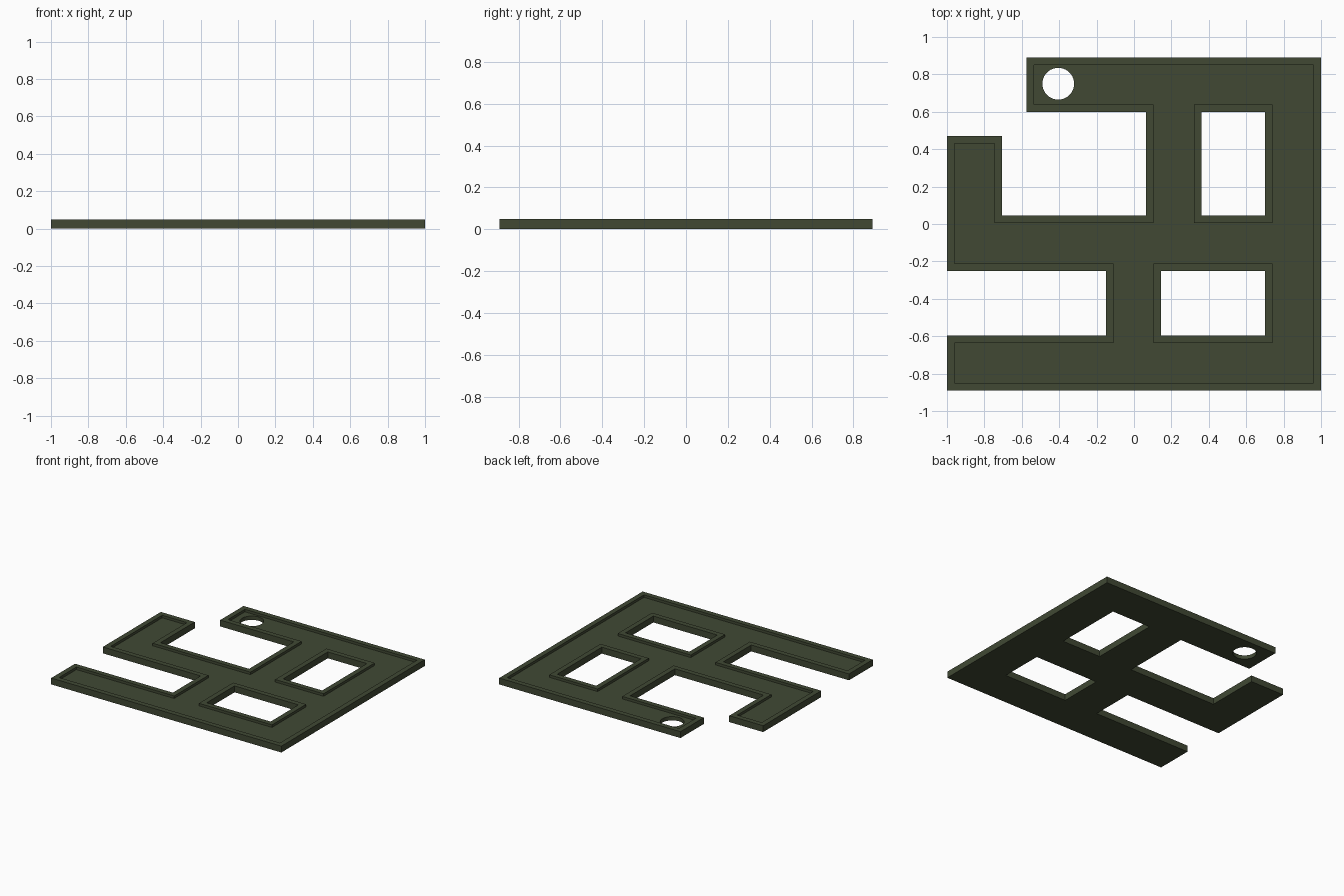
import bpy, bmesh, math
from mathutils import Vector

if "Cube" in bpy.data.objects:
    bpy.data.objects.remove(bpy.data.objects["Cube"])

HEIGHT, FLOOR, RIM = 0.05, 0.03, 0.04

# outlines run with the material on their left: outer border, two windows
border = [(-1, -.89), (1, -.89), (1, .89), (-.575, .89), (-.575, .6), (.065, .6),
          (.065, .045), (-.705, .045), (-.705, .47), (-1, .47), (-1, -.25),
          (-.15, -.25), (-.15, -.595), (-1, -.595)]


def window(x0, x1, y0, y1):
    return [(x0, y0), (x0, y1), (x1, y1), (x1, y0)]


def inset(points, d):
    # mitred offset for right-angled outlines
    pts = [Vector(p) for p in points]
    out = []
    for i, p in enumerate(pts):
        a = (p - pts[i - 1]).normalized()
        b = (pts[(i + 1) % len(pts)] - p).normalized()
        out.append(p + d * (Vector((-a.y, a.x)) + Vector((-b.y, b.x))))
    return out


bm = bmesh.new()
bottom_edges, floor_edges = [], []


def sweep(levels):
    # joins rings of points at given heights; keeps first and last ring for filling
    rings = [[bm.verts.new((p[0], p[1], z)) for p in pts] for pts, z in levels]
    n = len(rings[0])
    for lo, hi in zip(rings, rings[1:]):
        for i in range(n):
            j = (i + 1) % n
            bm.faces.new((lo[i], lo[j], hi[j], hi[i]))
    for ring, store in ((rings[0], bottom_edges), (rings[-1], floor_edges)):
        store += [bm.edges.get((ring[i], ring[(i + 1) % n])) for i in range(n)]


# walls with raised rim around border and windows
for loop in (border, window(.36, .70, .045, .60), window(.145, .70, -.595, -.25)):
    inner = inset(loop, RIM)
    sweep([(loop, 0), (loop, HEIGHT), (inner, HEIGHT), (inner, FLOOR)])

# round hole without rim
N = 40
circle = [(-.405 + .085 * math.cos(-2 * math.pi * i / N),
           .75 + .085 * math.sin(-2 * math.pi * i / N)) for i in range(N)]
sweep([(circle, 0), (circle, FLOOR)])

# flat underside and recessed floor
for edges in (bottom_edges, floor_edges):
    bmesh.ops.triangle_fill(bm, edges=edges, use_beauty=True, normal=(0, 0, 1))
bmesh.ops.recalc_face_normals(bm, faces=bm.faces[:])

mesh = bpy.data.meshes.new("fretwork_plate")
bm.to_mesh(mesh)
bm.free()
mat = bpy.data.materials.new("dark olive green")
mat.diffuse_color = (0.052, 0.066, 0.034, 1)
mat.use_nodes = True
mat.node_tree.nodes["Principled BSDF"].inputs["Base Color"].default_value = mat.diffuse_color
mesh.materials.append(mat)
plate = bpy.data.objects.new("fretwork_plate", mesh)
bpy.context.collection.objects.link(plate)
bpy.context.view_layer.objects.active = plate
plate.select_set(True)
bpy.ops.object.shade_smooth_by_angle(angle=math.radians(30))
